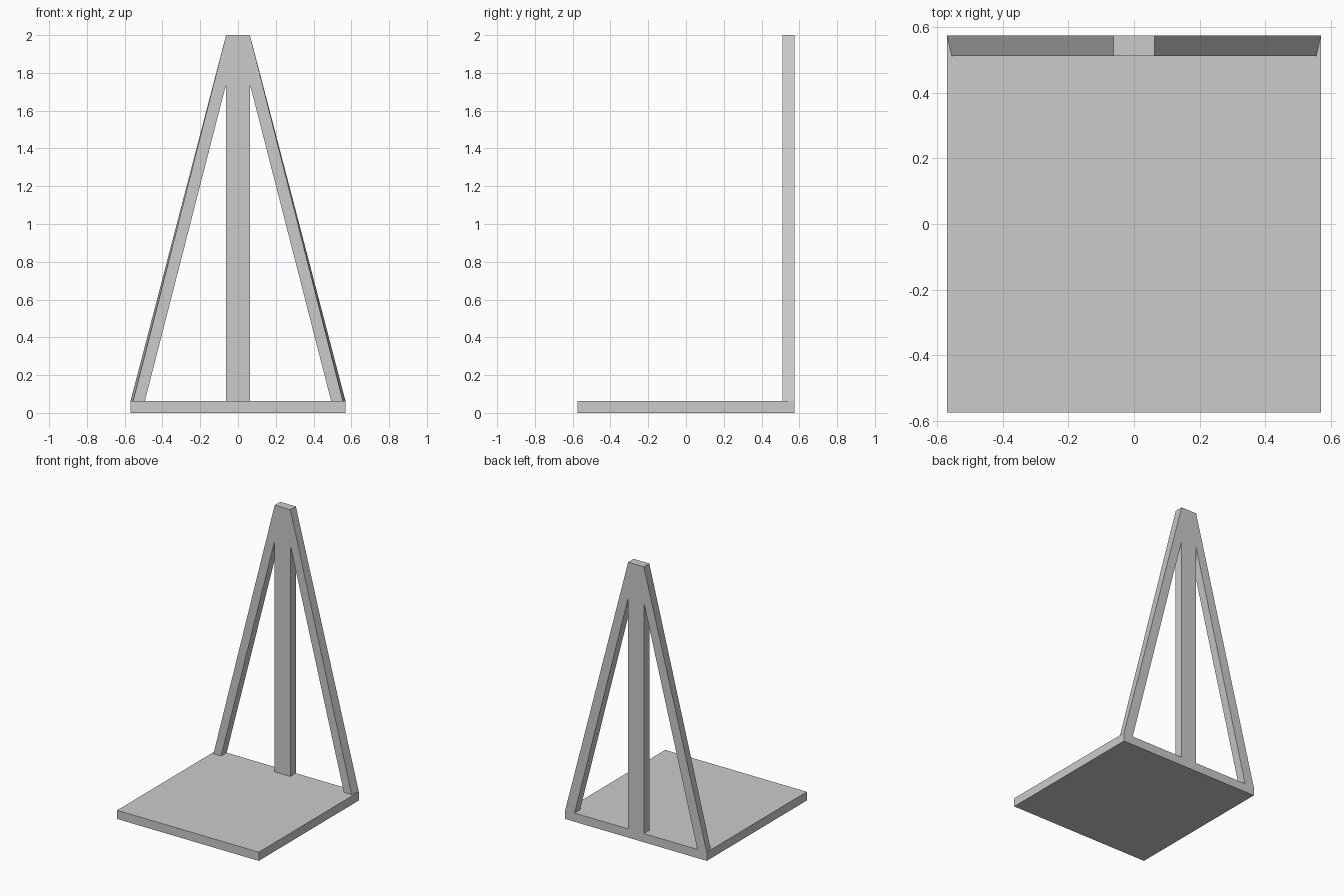
import bpy, bmesh

if "Cube" in bpy.data.objects:
    bpy.data.objects.remove(bpy.data.objects["Cube"])

W, D, T = 0.569, 0.574, 0.063      # half width, half depth, thickness
Y_FRONT = 0.511                    # front plane of the upright frame


def make_object(name, bm):
    bmesh.ops.recalc_face_normals(bm, faces=bm.faces)
    mesh = bpy.data.meshes.new(name)
    bm.to_mesh(mesh)
    bm.free()
    obj = bpy.data.objects.new(name, mesh)
    bpy.context.collection.objects.link(obj)
    return obj


# base plate
bm = bmesh.new()
bmesh.ops.create_cube(bm, size=1)
for v in bm.verts:
    v.co = (v.co.x * 2 * W, v.co.y * 2 * D, (v.co.z + 0.5) * T)
make_object("base_plate", bm)


# upright frame: centre post with a slanted leg on each side
def half_profile(outer):
    return [(0.063, T), (0.063, 1.74), (0.063, 2.0), (outer, T), (0.493, T)]


bm = bmesh.new()
for y, outer in ((Y_FRONT, 0.555), (D, W)):
    right = [bm.verts.new((x, y, z)) for x, z in half_profile(outer)]
    left = [bm.verts.new((-x, y, z)) for x, z in half_profile(outer)]
    bm.faces.new(right[:3] + left[2::-1])
    for side in (right, left):
        bm.faces.new([side[i] for i in (4, 3, 2, 1)])
    if y == Y_FRONT:
        front = right + left
        rim = [e for e in bm.edges if e.is_boundary]
    else:
        match = dict(zip(front, right + left))

# walls joining the front and back faces
for e in rim:
    a, b = e.verts
    bm.faces.new((a, b, match[b], match[a]))
make_object("upright_frame", bm)
